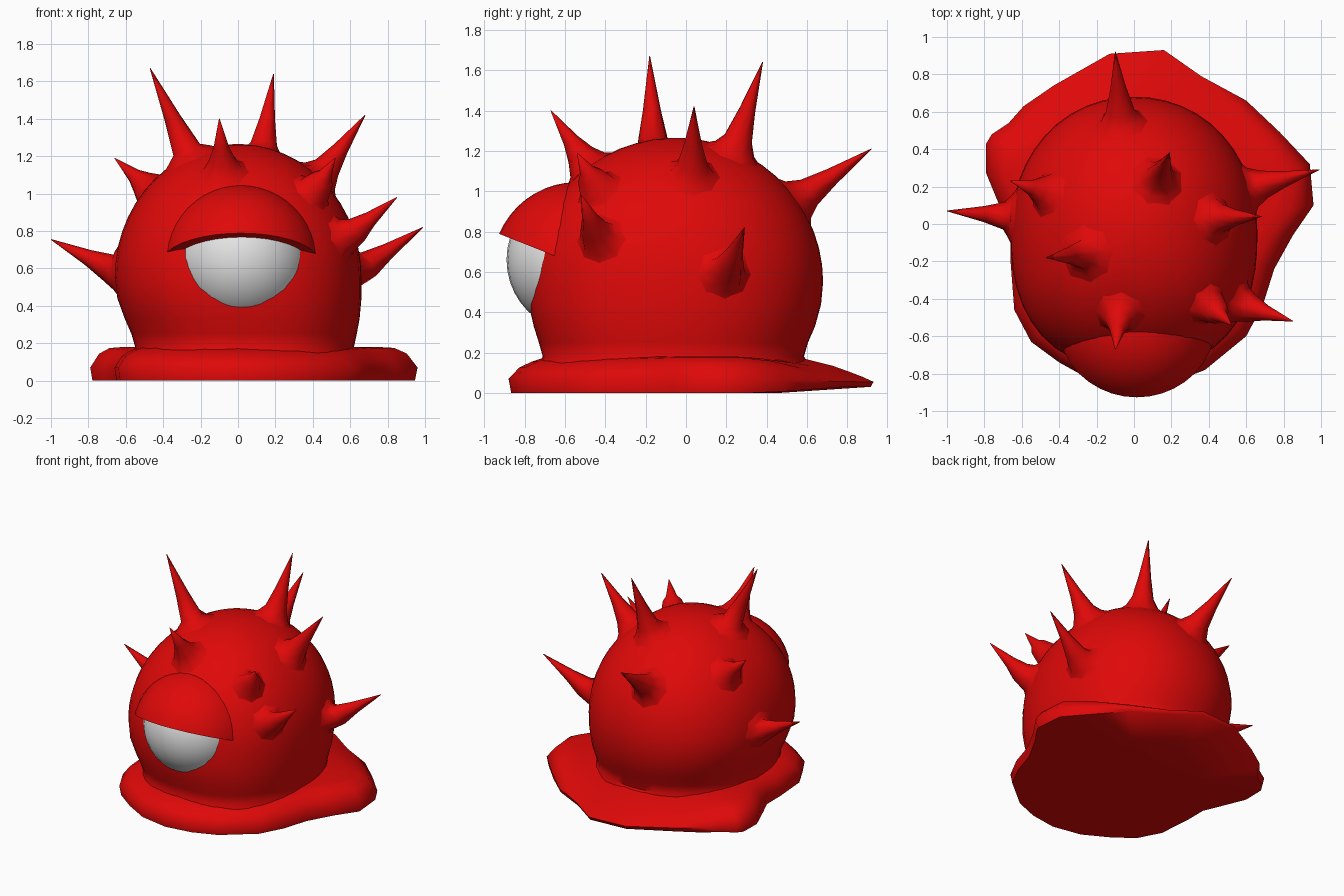
import bpy, bmesh, math
from mathutils import Vector, Matrix
from mathutils.bvhtree import BVHTree

if "Cube" in bpy.data.objects:
    bpy.data.objects.remove(bpy.data.objects["Cube"])


def material(name, rgb):
    m = bpy.data.materials.new(name)
    m.diffuse_color = (*rgb, 1)
    m.use_nodes = True
    m.node_tree.nodes["Principled BSDF"].inputs["Base Color"].default_value = m.diffuse_color
    return m


RED = material("red", (0.74, 0.0025, 0.0025))
WHITE = material("white", (0.8, 0.8, 0.8))


def finish(bm, name, mat, angle=50):
    bmesh.ops.recalc_face_normals(bm, faces=bm.faces[:])
    me = bpy.data.meshes.new(name)
    bm.to_mesh(me)
    bm.free()
    me.materials.append(mat)
    ob = bpy.data.objects.new(name, me)
    bpy.context.collection.objects.link(ob)
    bpy.ops.object.select_all(action='DESELECT')
    ob.select_set(True)
    bpy.context.view_layer.objects.active = ob
    bpy.ops.object.shade_smooth_by_angle(angle=math.radians(angle))
    return ob


def loft(bm, rings):
    """Skin a stack of closed rings and cap both ends."""
    vs = [[bm.verts.new(p) for p in r] for r in rings]
    n = len(vs[0])
    for a, b in zip(vs, vs[1:]):
        for i in range(n):
            j = (i + 1) % n
            bm.faces.new((a[i], a[j], b[j], b[i]))
    bm.faces.new(vs[0][::-1])
    bm.faces.new(vs[-1])


# Body: narrow neck rings below, half ellipsoid above, fuller towards the face
SEG = 48
levels = [(0.10, -0.58, 0.66, -0.76, 0.64), (0.18, -0.55, 0.62, -0.71, 0.585),
          (0.25, -0.57, 0.635, -0.73, 0.605), (0.33, -0.605, 0.65, -0.755, 0.64),
          (0.44, -0.645, 0.66, -0.78, 0.67)]
for k in range(14):
    a = math.radians(k * 88 / 13)
    c = math.cos(a)
    levels.append((0.55 + 0.715 * math.sin(a), -0.66 * c, 0.66 * c,
                   -0.05 - 0.73 * c, -0.05 + 0.73 * c))


def oval(z, x0, x1, y0, y1):
    ring = []
    for i in range(SEG):
        c, s = math.cos(2 * math.pi * i / SEG), math.sin(2 * math.pi * i / SEG)
        n = 2.4 if s < 0 else 2.1
        f = (abs(c) ** n + abs(s) ** n) ** (-1 / n)
        ring.append(((x0 + x1) / 2 + (x1 - x0) / 2 * c * f,
                     (y0 + y1) / 2 + (y1 - y0) / 2 * s * f, z))
    return ring


bm = bmesh.new()
loft(bm, [oval(*lv) for lv in levels])
bmesh.ops.recalc_face_normals(bm, faces=bm.faces[:])
surface = BVHTree.FromBMesh(bm)
finish(bm, "body", RED)

# Skirt: uneven spreading foot, thicker at the sides, thin at the back
outline = [(-0.79, 0.43), (-0.76, 0.48), (-0.67, 0.54), (-0.59, 0.63), (-0.43, 0.74),
           (-0.13, 0.91), (0.16, 0.93), (0.36, 0.79), (0.60, 0.66), (0.78, 0.49),
           (0.94, 0.32), (0.96, 0.10), (0.85, -0.06), (0.75, -0.24), (0.69, -0.43),
           (0.60, -0.60), (0.38, -0.78), (0.20, -0.85), (0.0, -0.88), (-0.22, -0.84),
           (-0.40, -0.74), (-0.55, -0.63), (-0.64, -0.46), (-0.66, -0.2),
           (-0.66, -0.04), (-0.72, 0.1), (-0.79, 0.27)]


def skirt_ring(scale, z_front, z_back, side=0.0):
    ring = []
    for x, y in outline:
        t = min(1, max(0, (y - 0.4) / 0.4))
        w = min(1, max(0, (abs(x) - 0.6) / 0.2)) * (1 - t)
        ring.append((x * scale, y * scale, z_front + (z_back - z_front) * t + side * w))
    return ring


bm = bmesh.new()
loft(bm, [skirt_ring(0.5, 0, 0), skirt_ring(0.985, 0, 0.03), skirt_ring(1, 0.07, 0.055),
          skirt_ring(0.94, 0.125, 0.08, 0.02), skirt_ring(0.87, 0.155, 0.105, 0.02),
          skirt_ring(0.78, 0.18, 0.135), skirt_ring(0.5, 0.18, 0.2)])
finish(bm, "skirt", RED, 70)

# Eyeball
bm = bmesh.new()
bmesh.ops.create_uvsphere(bm, u_segments=32, v_segments=20, radius=0.36,
                          matrix=Matrix.Translation((0.02, -0.53, 0.66)))
finish(bm, "eyeball", WHITE)

# Eyelid: larger sphere cut by a tilted plane
bm = bmesh.new()
bmesh.ops.create_uvsphere(bm, u_segments=36, v_segments=24, radius=0.42,
                          matrix=Matrix.Translation((0.015, -0.54, 0.625)))
bmesh.ops.bisect_plane(bm, geom=bm.verts[:] + bm.edges[:] + bm.faces[:],
                       plane_co=(0, -0.93, 0.79), plane_no=(0, 0.37, 0.93),
                       clear_inner=True)
bmesh.ops.holes_fill(bm, edges=[e for e in bm.edges if e.is_boundary])
finish(bm, "eyelid", RED)

# Spikes: (base centre, tip), thin cones whose roots melt into the body surface
spikes = [((-0.25, -0.16, 1.18), (-0.47, -0.18, 1.67)),
          ((0.13, 0.24, 1.20), (0.19, 0.38, 1.64)),
          ((-0.08, -0.49, 1.13), (-0.10, -0.67, 1.40)),
          ((0.44, 0.03, 1.09), (0.68, 0.04, 1.42)),
          ((-0.47, 0.17, 1.02), (-0.66, 0.23, 1.19)),
          ((-0.64, 0.04, 0.58), (-1.0, 0.07, 0.755)),
          ((0.65, 0.20, 0.59), (0.99, 0.29, 0.82)),
          ((0.59, -0.44, 0.77), (0.85, -0.52, 0.98)),
          ((0.42, -0.45, 1.03), (0.52, -0.54, 1.19)),
          ((-0.07, 0.56, 0.96), (-0.10, 0.92, 1.21))]
SIDES = 8
bm = bmesh.new()
for base, tip in spikes:
    base, tip = Vector(base), Vector(tip)
    axis = tip - base
    length = axis.length
    rot = axis.to_track_quat('Z', 'Y')
    w = 0.75 + 0.5 * min(length, 0.5)
    rings = []
    # height along the axis, radius, lift off the body (None = free ring)
    for h, r, lift in ((0, 0.17, -0.006), (0, 0.115, 0.018), (0.06, 0.078, None),
                       (0.45 * length, 0.045, None), (length, 0.002, None)):
        ring = []
        for i in range(SIDES):
            t = 2 * math.pi * i / SIDES
            p = base + rot @ Vector((r * w * math.cos(t), r * w * math.sin(t), h))
            if lift is not None:
                co, no, _, _ = surface.find_nearest(p)
                p = co + no * lift
            ring.append(p)
        rings.append(ring)
    loft(bm, rings)
finish(bm, "spikes", RED, 80)
